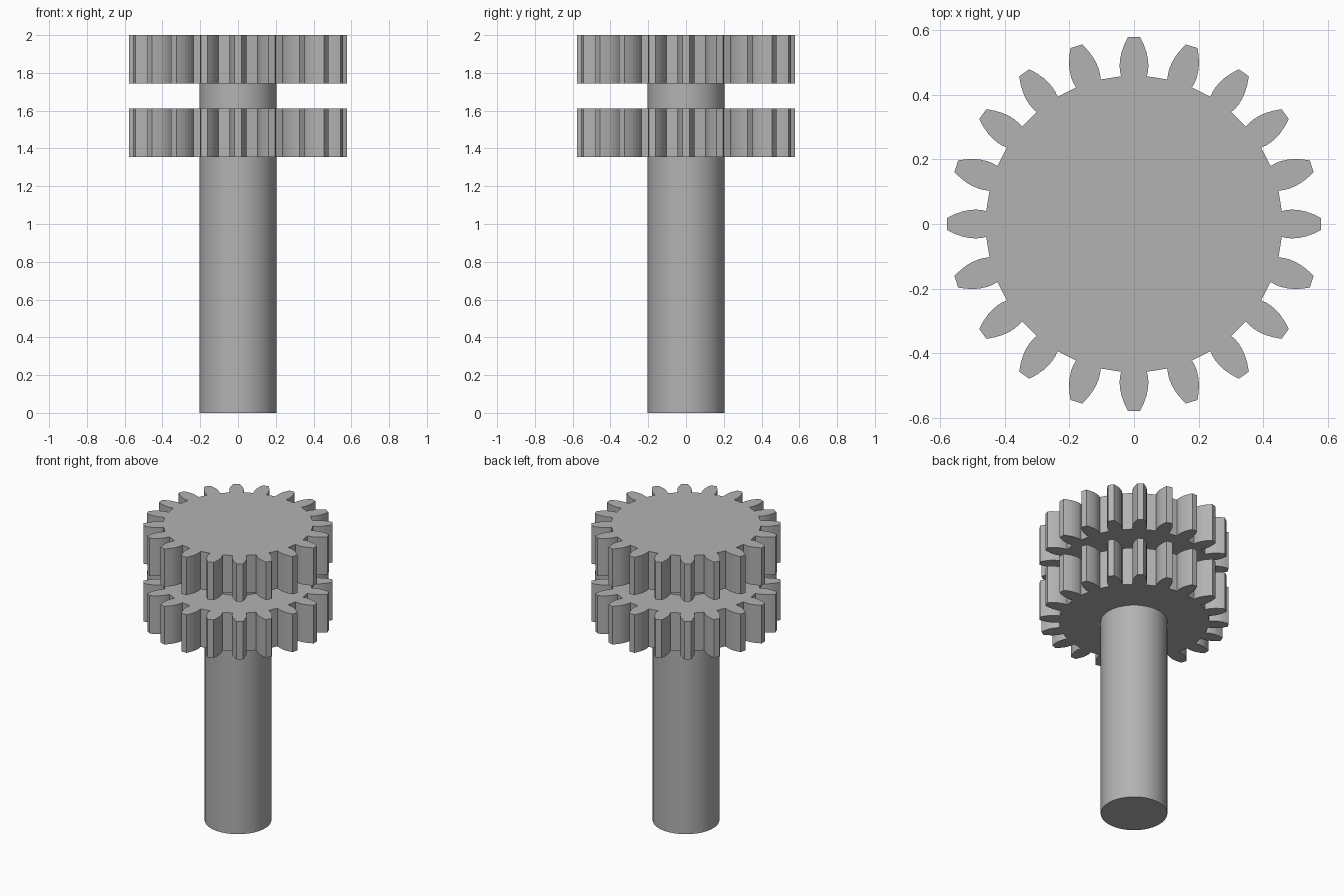
import bpy, bmesh, math

if "Cube" in bpy.data.objects:
    bpy.data.objects.remove(bpy.data.objects["Cube"])

steel = bpy.data.materials.new("grey_steel")
steel.diffuse_color = (0.45, 0.45, 0.45, 1)
steel.use_nodes = True
steel.node_tree.nodes["Principled BSDF"].inputs["Base Color"].default_value = steel.diffuse_color

TEETH = 20
# Half tooth outline: distance from the axis, half width
FLANK = [(0.457, 0.040), (0.474, 0.0435), (0.49, 0.0445), (0.51, 0.043),
         (0.53, 0.039), (0.555, 0.030), (0.578, 0.019)]


def finish(bm, name):
    bmesh.ops.recalc_face_normals(bm, faces=bm.faces)
    mesh = bpy.data.meshes.new(name)
    bm.to_mesh(mesh)
    bm.free()
    mesh.materials.append(steel)
    obj = bpy.data.objects.new(name, mesh)
    bpy.context.collection.objects.link(obj)
    return obj


def gear(name, z0, z1):
    # Repeat one tooth around the axis, then extrude the outline
    tooth = [(r, -w) for r, w in FLANK] + [(r, w) for r, w in reversed(FLANK)]
    bm = bmesh.new()
    ring = []
    for i in range(TEETH):
        a = math.tau * i / TEETH
        c, s = math.cos(a), math.sin(a)
        ring += [bm.verts.new((x * c - y * s, x * s + y * c, z0)) for x, y in tooth]
    base = bm.faces.new(ring)
    ext = bmesh.ops.extrude_face_region(bm, geom=[base], use_keep_orig=True)
    top = [v for v in ext["geom"] if isinstance(v, bmesh.types.BMVert)]
    bmesh.ops.translate(bm, verts=top, vec=(0, 0, z1 - z0))
    return finish(bm, name)


# Two matching gears
gear("lower_gear", 1.355, 1.612)
gear("upper_gear", 1.745, 2.0)

# Shaft running up into the upper gear
bm = bmesh.new()
bmesh.ops.create_cone(bm, cap_ends=True, segments=64, radius1=0.204,
                      radius2=0.204, depth=1.8)
bmesh.ops.translate(bm, verts=bm.verts, vec=(0, 0, 0.9))
shaft = finish(bm, "shaft")
bpy.context.view_layer.objects.active = shaft
shaft.select_set(True)
bpy.ops.object.shade_smooth_by_angle(angle=math.radians(30))
